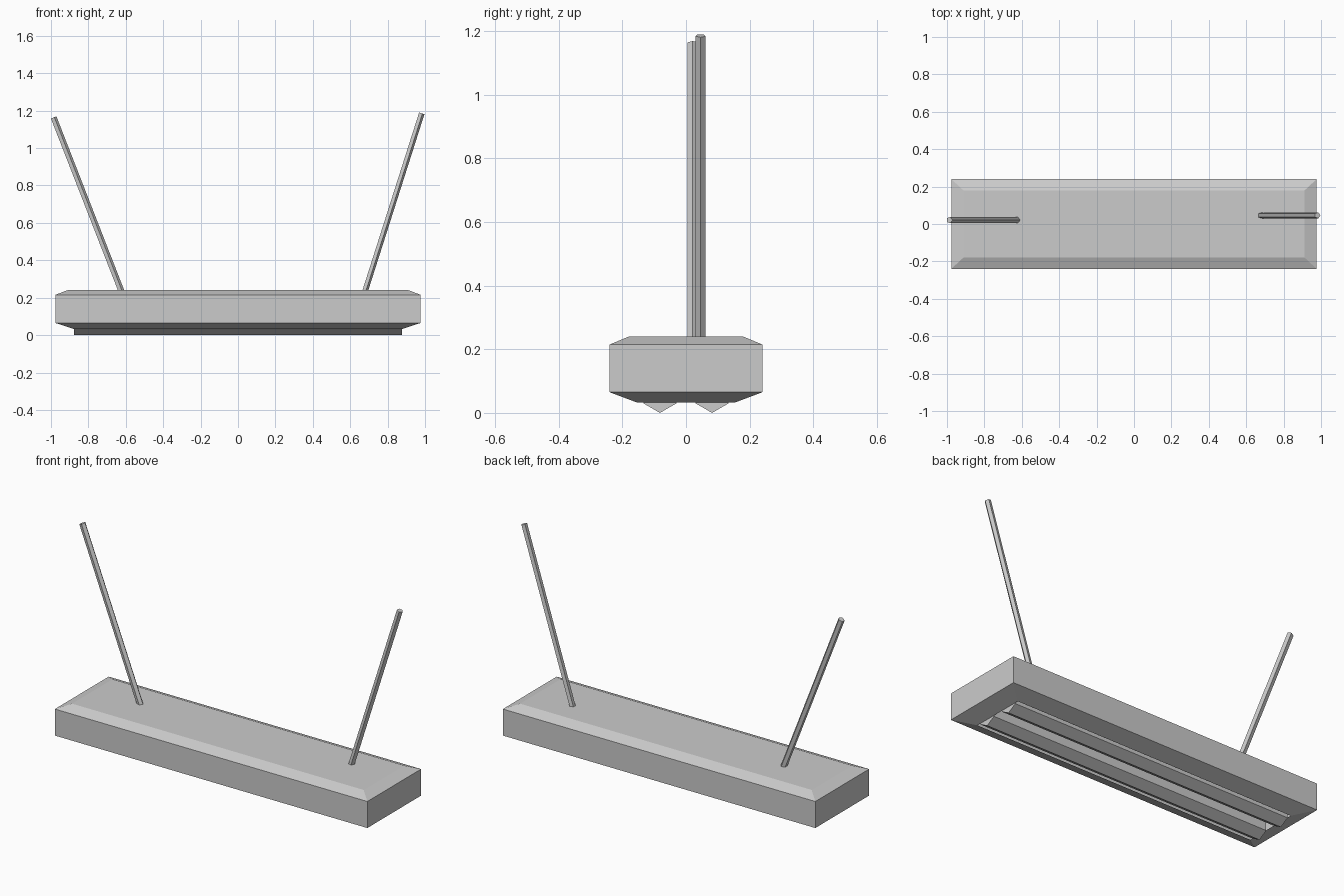
import bpy
import bmesh
from math import pi
from mathutils import Matrix, Vector

cube = bpy.data.objects.get("Cube")
if cube:
    bpy.data.objects.remove(cube)

GREY = (0.6, 0.6, 0.6, 1)
metal = bpy.data.materials.new("light grey")
metal.use_nodes = True
metal.diffuse_color = GREY
metal.node_tree.nodes["Principled BSDF"].inputs["Base Color"].default_value = GREY


def finish(name, bm):
    bmesh.ops.recalc_face_normals(bm, faces=bm.faces)
    mesh = bpy.data.meshes.new(name)
    bm.to_mesh(mesh)
    bm.free()
    mesh.materials.append(metal)
    obj = bpy.data.objects.new(name, mesh)
    bpy.context.collection.objects.link(obj)
    return obj


def bar(name, start, end, radius, sides, side_dir):
    """Prism between two points, with one corner turned towards side_dir."""
    start, end = Vector(start), Vector(end)
    axis = (end - start).normalized()
    u = Vector(side_dir)
    u = (u - axis * u.dot(axis)).normalized()
    v = axis.cross(u)
    bm = bmesh.new()
    bmesh.ops.create_cone(bm, cap_ends=True, segments=sides, radius1=radius,
                          radius2=radius, depth=(end - start).length)
    # Put the first corner on the local x axis before aligning the bar
    first = max(bm.verts, key=lambda p: p.co.x + p.co.y * 0.001).co
    spin = Vector((first.x, first.y)).angle_signed(Vector((1, 0)))
    turn = Matrix.Rotation(-spin, 3, 'Z')
    align = Matrix((u, v, axis)).transposed()
    for p in bm.verts:
        p.co = align @ (turn @ p.co) + (start + end) / 2
    return finish(name, bm)


# Housing: chamfered box, open underneath
bm = bmesh.new()
rings = []
for half_x, half_y, z in [(0.878, 0.155, 0.033), (0.977, 0.24, 0.065),
                          (0.977, 0.24, 0.215), (0.912, 0.18, 0.24)]:
    rings.append([bm.verts.new((sx * half_x, sy * half_y, z))
                  for sx, sy in [(-1, -1), (1, -1), (1, 1), (-1, 1)]])
for low, high in zip(rings, rings[1:]):
    for i in range(4):
        j = (i + 1) % 4
        bm.faces.new((low[i], low[j], high[j], high[i]))
bm.faces.new(rings[-1])
finish("housing", bm)

# Two hexagonal tubes in the opening
for name, y in [("front_tube", -0.082), ("back_tube", 0.082)]:
    bar(name, (-0.876, y, 0.06), (0.876, y, 0.06), 0.06, 6, (0, 0, -1))

# Slanted five-sided hanging rods
bar("right_rod", (-0.624, 0.021, 0.232), (-0.987, 0.021, 1.163), 0.0175, 5, (1, 0, 0))
bar("left_rod", (0.677, 0.046, 0.232), (0.981, 0.046, 1.186), 0.0165, 5, (1, 0, 0))
